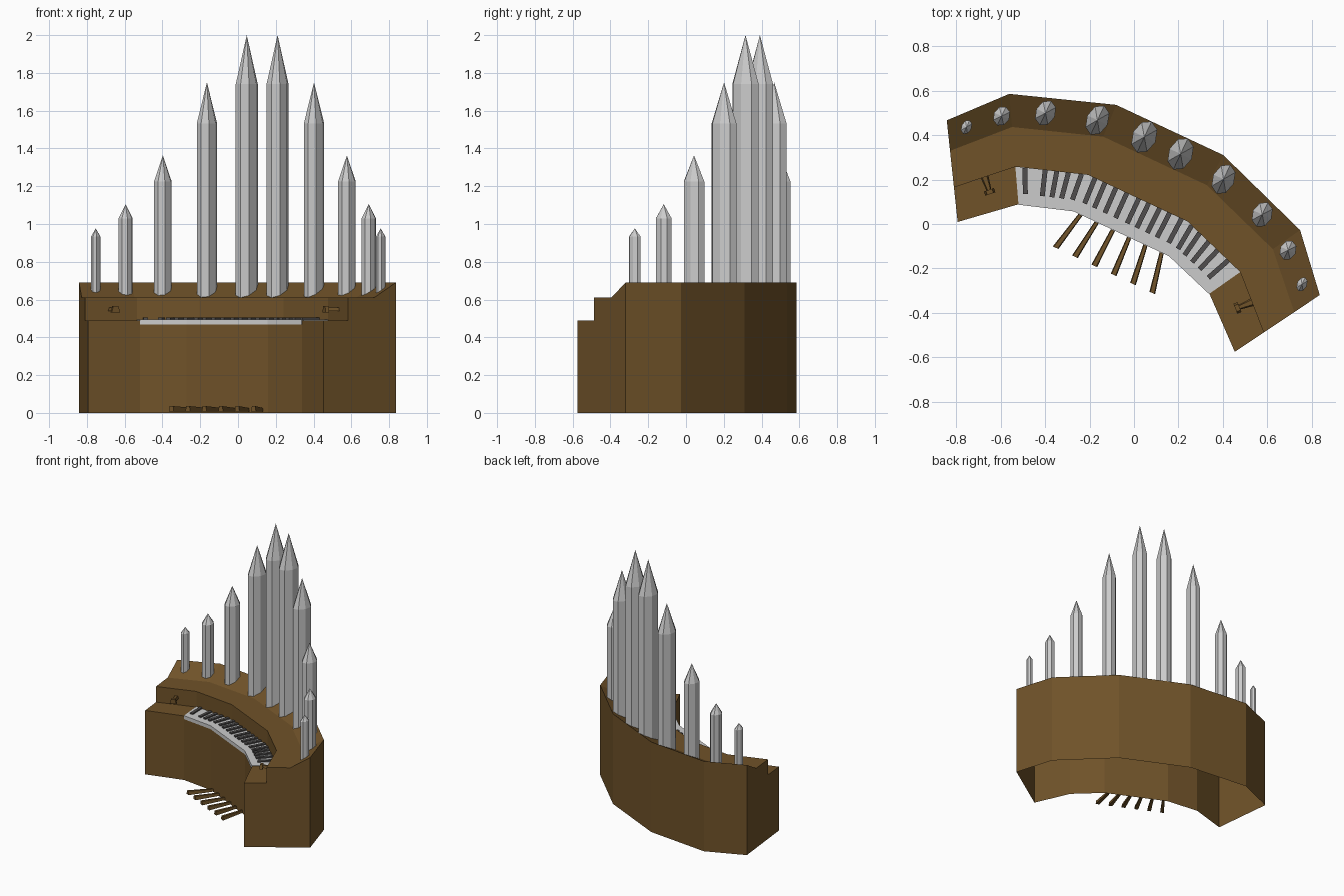
import bpy, bmesh, math
from mathutils import Matrix, Vector

if "Cube" in bpy.data.objects:
    bpy.data.objects.remove(bpy.data.objects["Cube"])

# The whole organ is symmetric, but turned about z
PLACE = Matrix.Rotation(math.radians(-25.1), 4, 'Z') @ Matrix.Translation((-0.034, 0, 0))


def material(name, rgb):
    m = bpy.data.materials.new(name)
    m.diffuse_color = (*rgb, 1)
    m.use_nodes = True
    m.node_tree.nodes["Principled BSDF"].inputs["Base Color"].default_value = m.diffuse_color
    return m


WOOD = material("wood", (0.16, 0.085, 0.022))
DARK = material("dark_key", (0.08, 0.075, 0.075))


def finish(name, bm, mat=None):
    bmesh.ops.recalc_face_normals(bm, faces=bm.faces)
    bm.transform(PLACE)
    me = bpy.data.meshes.new(name)
    bm.to_mesh(me)
    bm.free()
    ob = bpy.data.objects.new(name, me)
    bpy.context.collection.objects.link(ob)
    if mat:
        me.materials.append(mat)


def loft(bm, rings, caps=True, closed=True):
    rows = [[bm.verts.new(p) for p in r] for r in rings]
    n = len(rows[0])
    for a, b in zip(rows, rows[1:]):
        for i in range(n if closed else n - 1):
            j = (i + 1) % n
            bm.faces.new((a[i], a[j], b[j], b[i]))
    if caps:
        bm.faces.new(rows[0])
        bm.faces.new(rows[-1])


# Plan of the curved case: back and front points of the six stations
BACK = [(-0.926, 0.065), (-0.722, 0.292), (-0.266, 0.451)]
FRONT = [(-0.688, -0.328), (-0.474, -0.140), (-0.237, -0.062)]
BACK += [(-x, y) for x, y in reversed(BACK)]
FRONT += [(-x, y) for x, y in reversed(FRONT)]
STEP = 0.66


def at(s, f, z):
    """Point at station s (0-5), depth f (0 back, 1 front), height z."""
    i = min(int(s), 4)
    t = s - i
    b = Vector(BACK[i]).lerp(Vector(BACK[i + 1]), t)
    c = Vector(FRONT[i]).lerp(Vector(FRONT[i + 1]), t)
    return Vector((*b.lerp(c, f), z))


# Case: open underneath, sloped top and stepped key desk
PROFILE = [(0, 0), (0, 0.69), (0.3, 0.61), (STEP, 0.61), (STEP, 0.49), (1, 0.49), (1, 0)]
bm = bmesh.new()
loft(bm, [[at(s, f, z) for f, z in PROFILE] for s in range(6)], closed=False)
finish("case", bm, WOOD)

# Keyboard slab
bm = bmesh.new()
SLAB = [(STEP, 0.467), (STEP, 0.494), (1.004, 0.494), (1.004, 0.467)]
loft(bm, [[at(s, f, z) for f, z in SLAB] for s in range(1, 5)])
finish("keyboard", bm)

# Dark keys
bm = bmesh.new()
STOPS = [1.13, 1.41, 1.57, 1.73, 1.91, 2.07, 2.17, 2.28, 2.39, 2.51, 2.61, 2.72,
         2.82, 2.94, 3.08, 3.23, 3.40, 3.57, 3.77]
for s in STOPS:
    a, b = at(s, STEP, 0.49), at(s, 0.90, 0.49)
    side = (b - a).normalized().cross(Vector((0, 0, 1))) * 0.011
    up = Vector((0, 0, 0.014))
    loft(bm, [[p - side, p + side, p + side + up, p - side + up] for p in (a, b)])
finish("dark_keys", bm, DARK)

# Pipes: u, v, half width, half depth, shoulder height, tip height
PIPES = [(0.833, 0.075, 0.023, 0.034, 0.933, 0.977),
         (0.711, 0.187, 0.037, 0.046, 1.03, 1.105),
         (0.538, 0.283, 0.045, 0.060, 1.225, 1.363),
         (0.313, 0.353, 0.050, 0.072, 1.533, 1.75),
         (0.090, 0.374, 0.055, 0.077, 1.74, 2.0)]
for side, label in ((-1, "left"), (1, "right")):
    for k, (u, v, a, b, z1, z2) in enumerate(PIPES):
        bm = bmesh.new()
        rings = [[(side * u + a * math.cos(i * math.pi / 4),
                   v + b * math.sin(i * math.pi / 4), z) for i in range(8)]
                 for z in (0.61, z1)]
        loft(bm, rings, caps=False)
        bm.verts.ensure_lookup_table()
        tip = bm.verts.new((side * u, v, z2))
        top = bm.verts[8:16]
        for i in range(8):
            bm.faces.new((top[i], top[(i + 1) % 8], tip))
        finish(f"{label}_pipe_{k + 1}", bm)

# Foot pedals fanning out from the front wall
bm = bmesh.new()
for i in range(6):
    u = (i - 2.5) * 0.096
    a, b = Vector((u * 0.84, -0.065, 0)), Vector((u, -0.246, 0))
    rings = []
    for p, w, z0, z1 in ((a, 0.010, 0.008, 0.026), (b, 0.014, 0.008, 0.036)):
        rings.append([p + Vector((x, 0, z)) for x, z in ((-w, z0), (w, z0), (w * 0.7, z1), (-w * 0.7, z1))])
    loft(bm, rings)
finish("pedals", bm, WOOD)

# Stop knobs on the step wall at both ends
for s0, s1, label in ((0, 1, "left"), (4, 5, "right")):
    p0, p1 = at(s0, STEP, 0.548), at(s1, STEP, 0.548)
    along = (p1 - p0).normalized()
    out = along.cross(Vector((0, 0, 1)))
    mid = (p0 + p1) / 2
    bm = bmesh.new()
    for d0, d1, w0, w1, h in ((0, 0.07, 0.018, 0.010, 0.009), (0.06, 0.08, 0.024, 0.024, 0.017)):
        rings = []
        for d, w in ((d0, w0), (d1, w1)):
            rings.append([mid + out * d + along * x + Vector((0, 0, z)) for x, z in
                          ((-w, -h), (w, -h), (w * 0.6, h), (-w * 0.6, h))])
        loft(bm, rings)
    finish(f"{label}_stop_knob", bm, WOOD)
